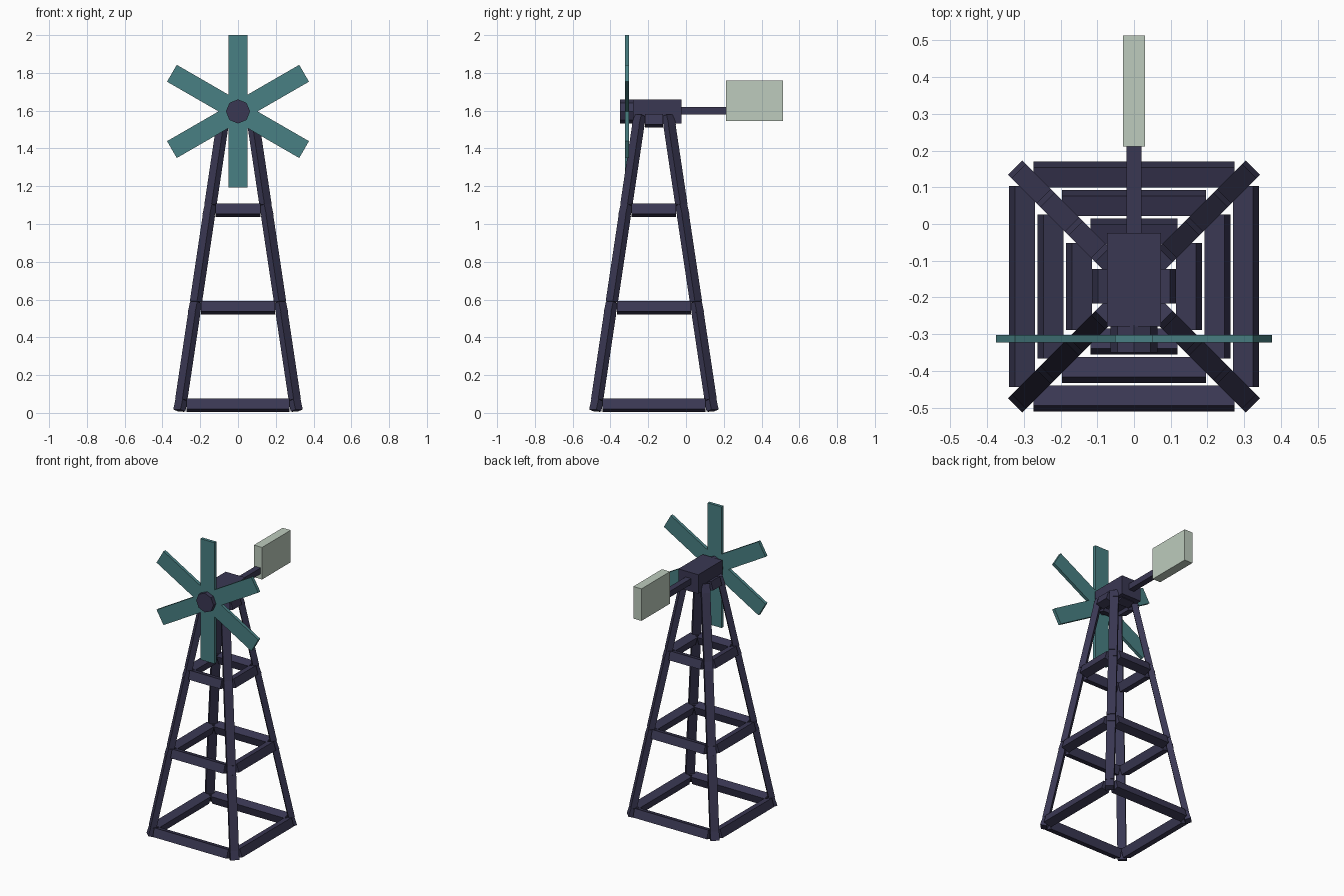
import bpy, math
from mathutils import Matrix, Vector

if "Cube" in bpy.data.objects:
    bpy.data.objects.remove(bpy.data.objects["Cube"], do_unlink=True)


def material(name, color):
    m = bpy.data.materials.new(name)
    m.use_nodes = True
    m.diffuse_color = (*color, 1)
    m.node_tree.nodes["Principled BSDF"].inputs["Base Color"].default_value = (*color, 1)
    return m


DARK = material("dark violet iron", (0.042, 0.039, 0.086))
TEAL = material("teal paint", (0.066, 0.215, 0.228))
PALE = material("pale sage", (0.51, 0.60, 0.51))

CENTRE = Matrix.Translation((0, -0.17, 0))  # tower axis
HUB_Z = 1.596


def box(name, size, mat, matrix):
    bpy.ops.mesh.primitive_cube_add(size=1)
    ob = bpy.context.object
    ob.name = name
    ob.data.transform(Matrix.Diagonal((*size, 1)))
    ob.data.materials.append(mat)
    ob.matrix_world = matrix
    return ob


def spin(degrees, axis="Z"):
    return Matrix.Rotation(math.radians(degrees), 4, axis)


def leg_radius(z):
    """Half width of the tower at a height."""
    return 0.311 - 0.15 * z


# Rings: four leaning rails and four corner blocks at each level
for level, z in enumerate((0.04, 0.557, 1.073, 1.547)):
    r = leg_radius(z)
    for side in range(4):
        turn = CENTRE @ spin(90 * side)
        box(f"rail_{level}_{side}", (2 * (r - 0.032), 0.057, 0.057), DARK,
            turn @ Matrix.Translation((0, -r, z)) @ spin(-17, "X"))
        box(f"corner_block_{level}_{side}", (0.054, 0.038, 0.057), DARK,
            turn @ spin(45) @ Matrix.Translation((0, -r * math.sqrt(2), z)) @ spin(-17, "X"))

# Legs: three beams per corner, set diagonally
LEAN = math.degrees(math.atan(0.15 * math.sqrt(2)))
for part, (low, high) in enumerate(((0.07, 0.53), (0.588, 1.047), (1.103, 1.525))):
    mid = (low + high) / 2
    length = (high - low) / math.cos(math.radians(LEAN))
    for side in range(4):
        box(f"leg_{part}_{side}", (0.054, 0.038, length), DARK,
            CENTRE @ spin(45 + 90 * side)
            @ Matrix.Translation((0, -leg_radius(mid) * math.sqrt(2), mid)) @ spin(-LEAN, "X"))

# Gear head, tail rod and tail vane
box("gear_head", (0.147, 0.255, 0.127), DARK, Matrix.Translation((0, -0.152, HUB_Z)))
box("tail_rod", (0.04, 0.26, 0.04), DARK, Matrix.Translation((0, 0.09, 1.6)))
box("tail_vane", (0.06, 0.302, 0.214), PALE, Matrix.Translation((0, 0.362, 1.652)))

# Eight-sided hub
bpy.ops.mesh.primitive_cylinder_add(vertices=8, radius=0.064, depth=0.075)
hub = bpy.context.object
hub.name = "hub"
hub.data.materials.append(DARK)
hub.matrix_world = Matrix.Translation((0, -0.3125, HUB_Z)) @ spin(90, "X")

# Six flat blades
for i in range(6):
    box(f"blade_{i}", (0.103, 0.021, 0.355), TEAL,
        Matrix.Translation((0, -0.3125, HUB_Z)) @ spin(60 * i, "Y")
        @ Matrix.Translation((0, 0, 0.2265)))
